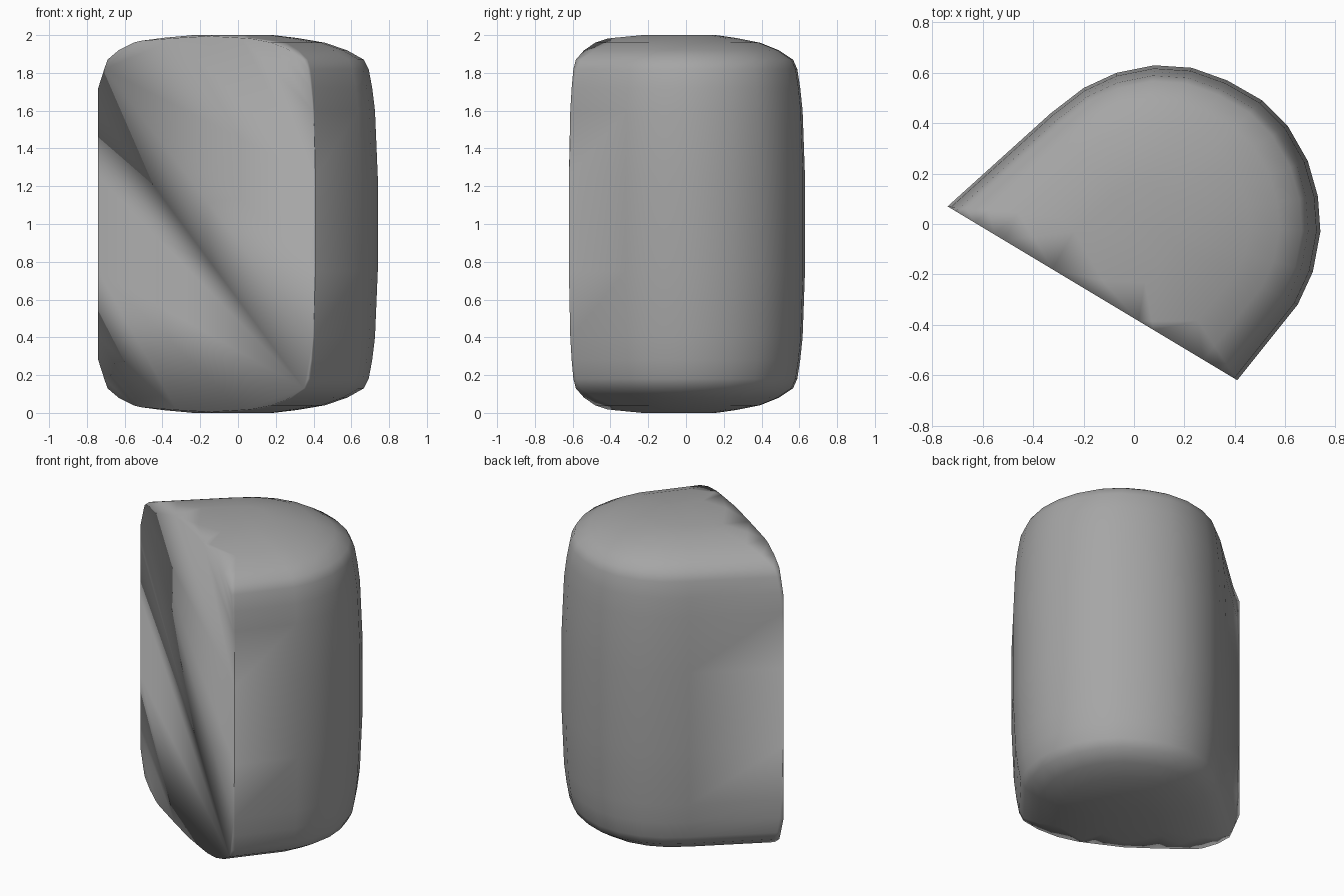
import bpy, bmesh
from mathutils import Vector

if "Cube" in bpy.data.objects:
    bpy.data.objects.remove(bpy.data.objects["Cube"])

# Plan outline, carried past the cut so it can be sliced cleanly
outline = [(0.17, -0.92), (0.41, -0.62), (0.65, -0.32), (0.71, -0.19), (0.74, -0.03),
           (0.73, 0.11), (0.69, 0.25), (0.61, 0.39), (0.51, 0.49), (0.37, 0.57),
           (0.23, 0.62), (0.08, 0.63), (-0.07, 0.60), (-0.20, 0.54), (-0.33, 0.44),
           (-0.74, 0.07), (-0.95, -0.12), (-0.50, -0.90)]

# Upper half of the barrel profile: (plan scale, height above the middle)
upper = [(1.0, 0.25), (0.98, 0.60), (0.96, 0.72), (0.935, 0.82), (0.90, 0.87),
         (0.78, 0.92), (0.62, 0.96), (0.42, 0.985), (0.25, 1.0)]
levels = [(s, 1 - h) for s, h in reversed(upper)] + [(s, 1 + h) for s, h in upper]

# Bulging barrel with domed ends
bm = bmesh.new()
rings = [[bm.verts.new((x * s, y * s, z)) for x, y in outline] for s, z in levels]
n = len(outline)
for a, b in zip(rings, rings[1:]):
    for i in range(n):
        j = (i + 1) % n
        bm.faces.new((a[i], a[j], b[j], b[i]))
bm.faces.new(rings[-1])
bm.faces.new(list(reversed(rings[0])))

# Flat slanting cut on the front left
left, right = Vector((-0.74, 0.07, 0)), Vector((0.41, -0.62, 0))
d = right - left
normal = Vector((d.y, -d.x, 0)).normalized()
cut = bmesh.ops.bisect_plane(bm, geom=bm.verts[:] + bm.edges[:] + bm.faces[:],
                             plane_co=left, plane_no=normal, clear_outer=True)
edges = [e for e in cut["geom_cut"] if isinstance(e, bmesh.types.BMEdge)]
rim = list({v for e in edges for v in e.verts})

# Straight upright left edge
for v in rim:
    if v.co.x < -0.68 and abs(v.co.z - 1) < 0.73:
        v.co.x, v.co.y = left.x, left.y
cap = bmesh.ops.contextual_create(bm, geom=edges)["faces"]

# Diagonal fold across the cut face
def nearest(point):
    return min(rim, key=lambda v: (v.co - Vector(point)).length)
bmesh.ops.connect_verts(bm, verts=[nearest((-0.72, 0.06, 1.80)), nearest((0.36, -0.59, 0.15))])
bmesh.ops.recalc_face_normals(bm, faces=bm.faces[:])
bmesh.ops.triangulate(bm, faces=[f for f in bm.faces if len(f.verts) > 4])
for f in bm.faces:
    f.smooth = True

mesh = bpy.data.meshes.new("cut_barrel")
bm.to_mesh(mesh)
bm.free()
obj = bpy.data.objects.new("cut_barrel", mesh)
bpy.context.collection.objects.link(obj)

# Dark grey finish
grey = bpy.data.materials.new("dark_grey")
grey.diffuse_color = (0.38, 0.38, 0.38, 1)
grey.use_nodes = True
grey.node_tree.nodes["Principled BSDF"].inputs["Base Color"].default_value = grey.diffuse_color
mesh.materials.append(grey)
